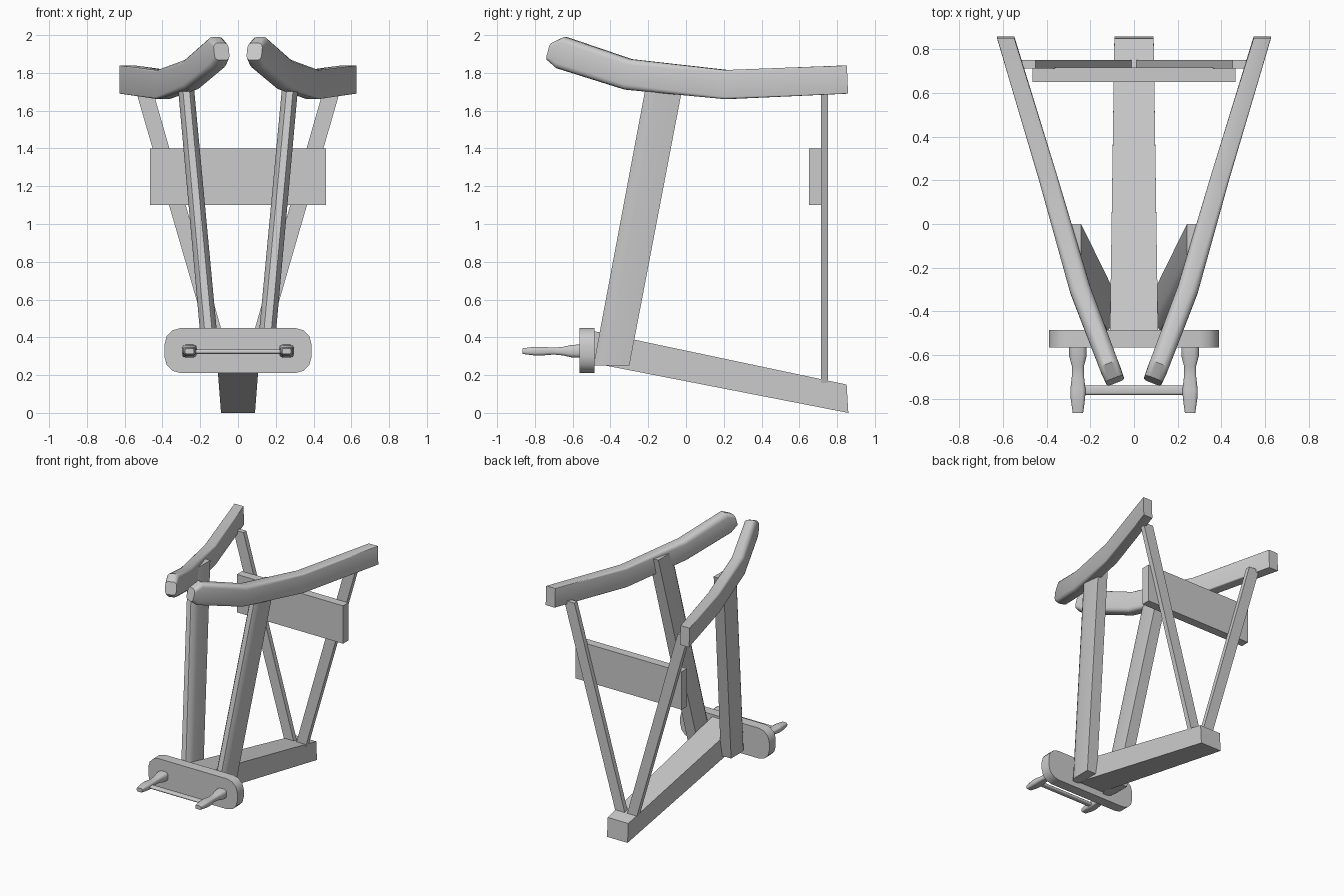
import bpy, bmesh, math
from mathutils import Vector as V

if "Cube" in bpy.data.objects:
    bpy.data.objects.remove(bpy.data.objects["Cube"])

X, Y, Z = V((1, 0, 0)), V((0, 1, 0)), V((0, 0, 1))


def section(c, w, h, r=0.0, u=X, v=Z, seg=3):
    """Rounded rectangle around c, spanned by the directions u and v."""
    pts = []
    for i, (sx, sy) in enumerate(((1, 1), (-1, 1), (-1, -1), (1, -1))):
        cx, cy = sx * (w / 2 - r), sy * (h / 2 - r)
        for k in range(seg + 1 if r else 1):
            a = math.radians(90 * i + 90 * k / seg)
            pts.append(V(c) + u * (cx + r * math.cos(a)) + v * (cy + r * math.sin(a)))
    return pts


def loft(name, rings, mirror=False, angle=35):
    bm = bmesh.new()
    loops = [[bm.verts.new(p) for p in ring] for ring in rings]
    n = len(loops[0])
    for a, b in zip(loops, loops[1:]):
        for i in range(n):
            j = (i + 1) % n
            bm.faces.new((a[i], a[j], b[j], b[i]))
    bm.faces.new(loops[0])
    bm.faces.new(loops[-1][::-1])
    bmesh.ops.recalc_face_normals(bm, faces=bm.faces)
    me = bpy.data.meshes.new(name)
    bm.to_mesh(me)
    bm.free()
    ob = bpy.data.objects.new(name, me)
    bpy.context.collection.objects.link(ob)
    bpy.ops.object.select_all(action='DESELECT')
    ob.select_set(True)
    bpy.context.view_layer.objects.active = ob
    bpy.ops.object.shade_smooth_by_angle(angle=math.radians(angle))
    if mirror:
        ob.modifiers.new("mirror", 'MIRROR')
    return ob


# sloping central floor beam
loft("floor_beam", [
    section((0, -0.487, 0.3475), 0.22, 0.17),
    section((0, 0.855, 0.075), 0.18, 0.15, v=V((0, -0.06, 1))),
])

# rounded front plate
loft("front_plate", [section((0, y, 0.33), 0.78, 0.24, 0.09) for y in (-0.565, -0.485)])

# slanted front legs with rounded front edges
def leg_ring(z):
    t = (z - 0.25) / 1.44
    xi, xo = 0.095 + 0.135 * t, 0.185 + 0.13 * t
    yf, yb = -0.49 + 0.27 * t, -0.30 + 0.275 * t
    f = 0.025
    xy = ((xi, yb), (xo, yb), (xo, yf + 0.06), (xo - 0.008, yf + 0.025),
          (xo - f, yf), (xi + f, yf), (xi + 0.008, yf + 0.025), (xi, yf + 0.06))
    return [V((x, y, z)) for x, y in xy]

loft("front_leg", [leg_ring(0.25), leg_ring(1.82)], mirror=True)

# curved top rails, rounded at the front and square at the back
path = [  # x, y, z, width, height, corner radius
    (0.087, -0.717, 1.913, 0.085, 0.095, 0.025),
    (0.110, -0.660, 1.908, 0.092, 0.172, 0.030),
    (0.245, -0.305, 1.792, 0.096, 0.164, 0.030),
    (0.395, 0.215, 1.738, 0.086, 0.154, 0.012),
    (0.588, 0.855, 1.765, 0.080, 0.150, 0.003),
]
rings = []
for i, (x, y, z, w, h, r) in enumerate(path):
    a, b = path[max(i - 1, 0)], path[min(i + 1, len(path) - 1)]
    t = (V(b[:3]) - V(a[:3])).normalized()
    if i < 2:
        t = (V(path[2][:3]) - V(path[0][:3])).normalized()
    u = V((t.y, -t.x, 0)).normalized()
    if i == len(path) - 1:
        u, t = X, V((0, t.y, t.z)).normalized()
    rings.append(section((x, y, z), w, h, r, u, u.cross(t)))
loft("top_rail", rings, mirror=True)

# splayed rear struts
loft("rear_strut", [
    section((0.047, 0.732, 0.15), 0.085, 0.037, v=Y),
    section((0.497, 0.732, 1.71), 0.09, 0.037, v=Y),
], mirror=True)

# back board
loft("back_board", [section((0, y, 1.25), 0.93, 0.3) for y in (0.65, 0.718)])

# shaped foot pegs
peg = ((-0.55, 0.080, 0.070), (-0.605, 0.080, 0.066), (-0.65, 0.056, 0.046),
       (-0.70, 0.056, 0.036), (-0.76, 0.070, 0.046), (-0.80, 0.066, 0.046),
       (-0.865, 0.048, 0.030))
loft("foot_peg", [section((0.257, y, 0.327), w, h, h * 0.3, seg=2)
                  for y, w, h in peg], mirror=True, angle=50)

# flattened bar between the pegs
loft("peg_bar", [section((x, -0.762, 0.324), 0.042, 0.022, 0.01, u=Y)
                 for x in (-0.25, 0.25)])
